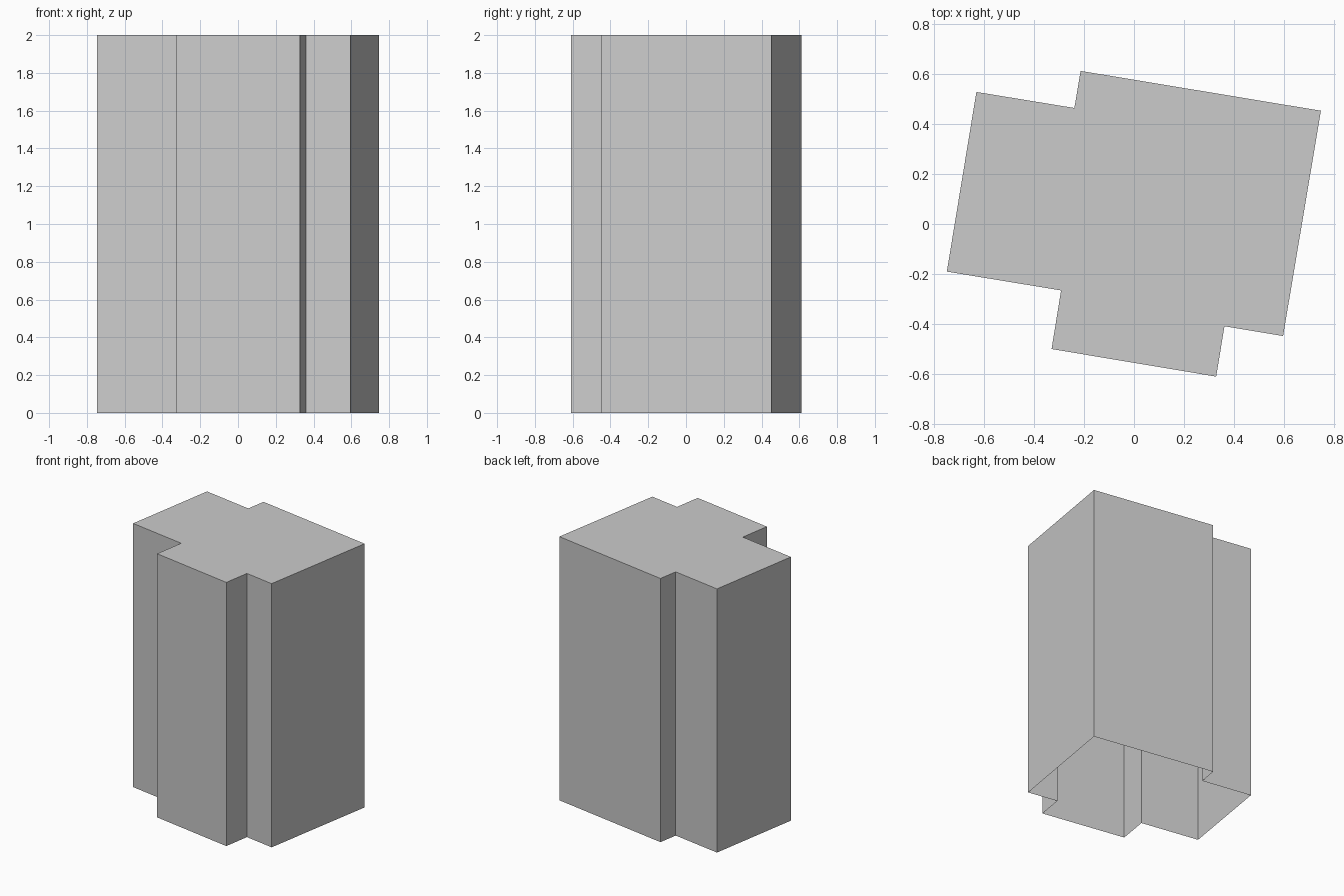
import bpy, bmesh
from mathutils import Vector

if "Cube" in bpy.data.objects:
    bpy.data.objects.remove(bpy.data.objects["Cube"])

HEIGHT = 2.0

# Stepped footprint, seen from above, counter-clockwise
FOOTPRINT = [
    (-0.747, -0.190), (-0.291, -0.265), (-0.329, -0.499), (0.328, -0.609),
    (0.361, -0.408), (0.595, -0.447), (0.746, 0.452), (-0.213, 0.611),
    (-0.238, 0.463), (-0.629, 0.527),
]

bm = bmesh.new()

# Walls: base outline extruded upward, leaving the underside open
base = [bm.verts.new((x, y, 0)) for x, y in FOOTPRINT]
edges = [bm.edges.new((a, b)) for a, b in zip(base, base[1:] + base[:1])]
walls = bmesh.ops.extrude_edge_only(bm, edges=edges)["geom"]
top_verts = [g for g in walls if isinstance(g, bmesh.types.BMVert)]
bmesh.ops.translate(bm, verts=top_verts, vec=Vector((0, 0, HEIGHT)))

# Flat roof
top_edges = [g for g in walls if isinstance(g, bmesh.types.BMEdge)
             and all(v.co.z > HEIGHT / 2 for v in g.verts)]
bmesh.ops.contextual_create(bm, geom=top_edges)

bmesh.ops.recalc_face_normals(bm, faces=bm.faces)
roof = max(bm.faces, key=lambda f: f.calc_center_median().z)
if roof.normal.z < 0:
    bmesh.ops.reverse_faces(bm, faces=bm.faces)

mesh = bpy.data.meshes.new("building_block")
bm.to_mesh(mesh)
bm.free()
bpy.context.collection.objects.link(bpy.data.objects.new("building_block", mesh))
